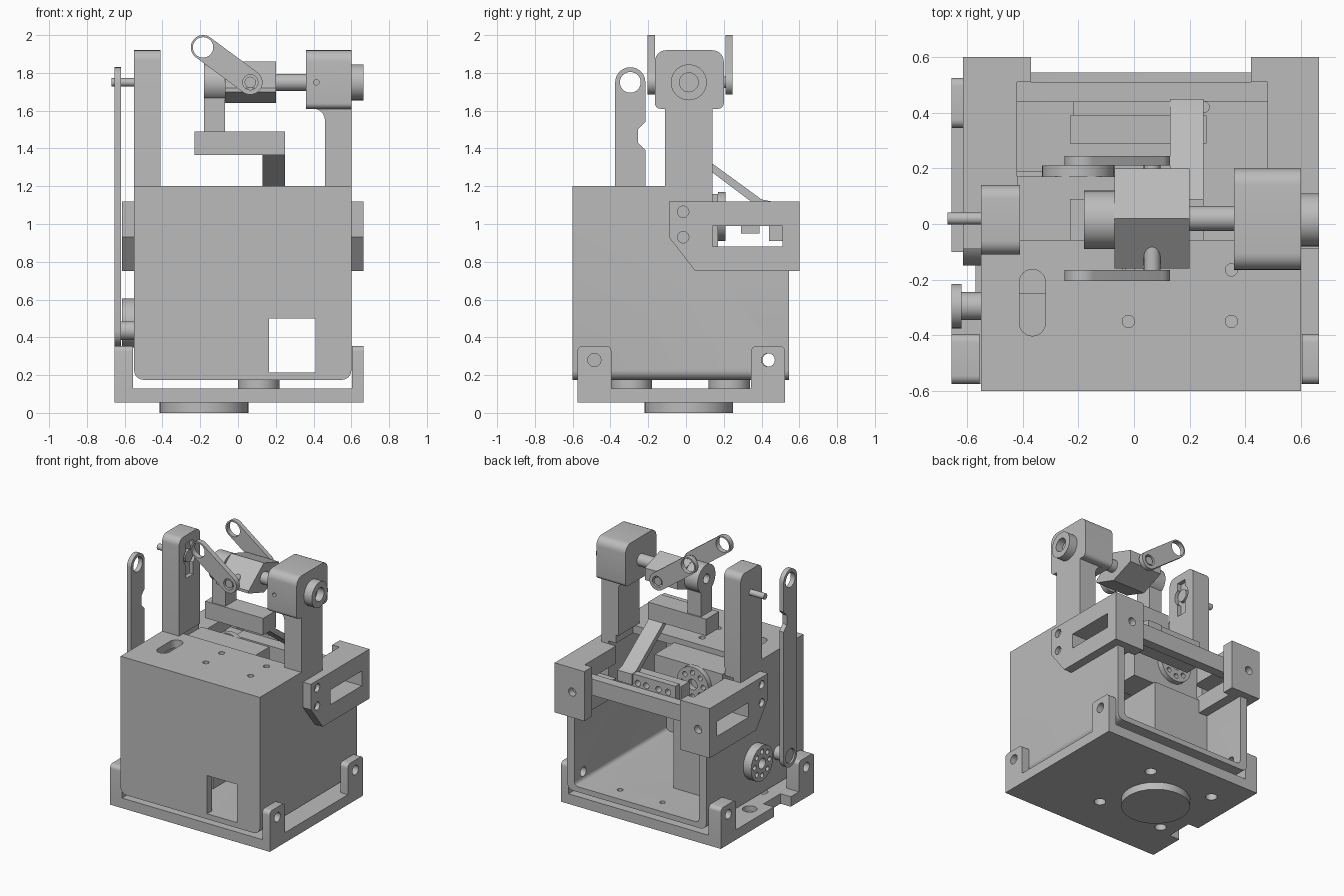
import bpy, bmesh, math
from mathutils import Vector

if "Cube" in bpy.data.objects:
    bpy.data.objects.remove(bpy.data.objects["Cube"])

grey = bpy.data.materials.new("light_grey")
grey.use_nodes = True
grey.diffuse_color = (0.5, 0.5, 0.5, 1)
grey.node_tree.nodes["Principled BSDF"].inputs["Base Color"].default_value = (0.5, 0.5, 0.5, 1)


def prism(name, pts, axis, a, b):
    """Extrude a 2D outline from a to b; pts are (y,z), (x,z) or (x,y) for axis x, y, z."""
    def place(p, d):
        return {"x": (d, p[0], p[1]), "y": (p[0], d, p[1]), "z": (p[0], p[1], d)}[axis]
    bm = bmesh.new()
    face = bm.faces.new([bm.verts.new(place(p, a)) for p in pts])
    out = bmesh.ops.extrude_face_region(bm, geom=[face])
    shift = Vector(place((0, 0), b - a))
    bmesh.ops.translate(bm, vec=shift, verts=[v for v in out["geom"] if isinstance(v, bmesh.types.BMVert)])
    bmesh.ops.recalc_face_normals(bm, faces=bm.faces)
    mesh = bpy.data.meshes.new(name)
    bm.to_mesh(mesh)
    bm.free()
    mesh.materials.append(grey)
    obj = bpy.data.objects.new(name, mesh)
    bpy.context.collection.objects.link(obj)
    return obj


def box(name, x0, x1, y0, y1, z0, z1):
    return prism(name, [(x0, y0), (x1, y0), (x1, y1), (x0, y1)], "z", z0, z1)


def arc(c, r, start, end, n=16):
    return [(c[0] + r * math.cos(start + (end - start) * i / n),
             c[1] + r * math.sin(start + (end - start) * i / n)) for i in range(n + 1)]


def cyl(name, axis, c, r, a, b):
    return prism(name, arc(c, r, 0, math.tau, 40)[:-1], axis, a, b)


def stadium(p, q, r):
    t = math.atan2(q[1] - p[1], q[0] - p[0])
    h = math.pi / 2
    return arc(q, r, t - h, t + h) + arc(p, r, t + h, t + 3 * h)


def rounded(u0, u1, v0, v1, r_low, r_high):
    """Rectangle with separate radii for its low and high corners."""
    pts, h = [], math.pi / 2
    corners = [(u0, v0, 1, 1, r_low), (u1, v0, -1, 1, r_low), (u1, v1, -1, -1, r_high), (u0, v1, 1, -1, r_high)]
    for i, (u, v, su, sv, r) in enumerate(corners):
        if r:
            pts += arc((u + su * r, v + sv * r), r, (i + 2) * h, (i + 3) * h, 6)
        else:
            pts.append((u, v))
    return pts


def combine(obj, others, operation="DIFFERENCE"):
    for other in others:
        mod = obj.modifiers.new("combine", "BOOLEAN")
        mod.operation, mod.solver, mod.object = operation, "EXACT", other
        bpy.context.view_layer.objects.active = obj
        bpy.ops.object.modifier_apply(modifier=mod.name)
        bpy.data.objects.remove(other)
    return obj


# Housing: open at the back, with a notched roof
housing = prism("housing", rounded(-.55, .60, .175, 1.20, .05, 0), "y", -.60, .545)
cuts = [prism("cavity", rounded(-.49, .54, .215, 1.14, .03, 0), "y", -.54, .7),
        box("roof_gap", -.42, .48, -.06, .7, 1.0, 1.3),
        box("rear_gap", -.7, .7, .14, .7, .80, 1.3),
        box("window", .165, .41, -.7, -.5, .215, .50),
        prism("roof_slot", stadium((-.365, -.355), (-.365, -.21), .047), "z", 1.1, 1.3)]
cuts += [cyl("roof_hole", "z", (x, y), .022, 1.1, 1.3) for x in (-.02, .35) for y in (-.35, -.165)]
cuts += [cyl("floor_hole", "z", (x, .42), .02, .15, .25) for x in (-.1, .25)]
cuts += [cyl("wall_hole", "x", (.44, .28), .035, -.7, .7)]
combine(housing, cuts)

# Base tray with four ears, spacers and a round foot
tray = box("base_tray", -.655, .665, -.575, .525, .055, .13)
cuts = [cyl("tray_hole", "z", (-.18 + sx * .27, .015 + sy * .27), .04, 0, .2) for sx in (-1, 1) for sy in (-1, 1)]
cuts.append(box("tray_notch", -.7, -.57, -.30, -.10, 0, .2))
cuts.append(cyl("tray_side_hole", "z", (-.54, .02), .05, .09, .2))
combine(tray, cuts)
for x0, x1 in ((-.655, -.555), (.603, .665)):
    for y0 in (-.575, .345):
        ear = prism("tray_ear", rounded(y0, y0 + .18, .13, .355, 0, .03), "x", x0, x1)
        combine(ear, [cyl("ear_hole", "x", (y0 + .09, .28), .035, -.8, .8)])
for y in (-.29, .23):
    cyl("spacer", "z", (.11, y), .11, .13, .175)
cyl("round_foot", "z", (-.18, .015), .235, 0, .055)

# Side brackets, wrapped around the back corners
outline = [(-.09, 1.12), (.60, 1.12), (.60, .75), (.05, .75), (-.09, .93)]
block = [(.14, 1.12), (.60, 1.12), (.60, .75), (.14, .75)]
for side, wall, outer, inner, wrap in ((-1, -.55, -.615, -.42, -.37), (1, .60, .665, .48, .42)):
    bracket = prism("side_bracket", outline, "x", wall, outer)
    combine(bracket, [prism("bracket_block", block, "x", inner, outer),
                      box("bracket_wrap", min(wrap, outer), max(wrap, outer), .51, .60, .75, 1.12)], "UNION")
    cuts = [box("bracket_slot", -.8, .8, .14, .51, .88, .99)]
    cuts += [cyl("bolt_hole", "x", (-.015, z), .03, outer - .03, outer + .03) for z in (.93, 1.065)]
    cuts.append(cyl("end_hole", "y", (side * .52, .94), .03, .55, .7))
    combine(bracket, cuts)
box("rear_crossbar", -.42, .48, .44, .51, .91, 1.03)

# Left tower with pivot pin
tower = prism("left_tower", rounded(-.11, .14, 1.20, 1.92, 0, .05), "x", -.55, -.41)
combine(tower, [cyl("horn_recess", "x", (.015, 1.75), .07, -.44, -.3),
                box("horn_slot", -.44, -.3, -.025, .055, 1.60, 1.86)])
cyl("tower_horn", "x", (.015, 1.75), .045, -.45, -.415)
cyl("pivot_pin", "x", (.02, 1.75), .022, -.67, -.55)

# Right tower: post, fillet, bearing head and shaft
box("right_post", .46, .60, -.11, .14, 1.20, 1.62)
fillet = [(.46, 1.61), (.46, 1.55)] + arc((.40, 1.55), .06, 0, math.pi / 2, 6)[1:]
prism("post_fillet", fillet, "y", -.11, .14)
head = prism("bearing_head", rounded(-.165, .20, 1.61, 1.92, .03, .06), "x", .36, .60)
combine(head, [cyl("set_screw_hole", "y", (.415, 1.75), .014, -.3, -.1)])
combine(cyl("bearing_collar", "x", (.015, 1.75), .095, .60, .665),
        [cyl("collar_hole", "x", (.015, 1.75), .05, .61, .7)])
cyl("wrist_shaft", "x", (.02, 1.75), .045, .15, .37)

# Wrist block, hub and twin links
wrist = [(-.16, 1.72), (.02, 1.86), (.20, 1.80), (.20, 1.71), (.02, 1.64), (-.16, 1.70)]
prism("wrist_block", wrist, "x", -.07, .20)
cyl("wrist_axle", "y", (.065, 1.75), .03, -.20, .24)
for y0, y1 in ((-.205, -.165), (.21, .245)):
    link = prism("link", stadium((.065, 1.75), (-.185, 1.935), .065), "y", y0, y1)
    combine(link, [cyl("link_eye", "y", (-.185, 1.935), .054, -.5, .5),
                   cyl("link_pivot", "y", (.065, 1.75), .04, -.5, .5)])

# Hanger eye, stem and foot below the wrist
eye = cyl("hanger_eye", "x", (.015, 1.75), .105, -.18, -.07)
combine(eye, [cyl("hanger_hole", "x", (.015, 1.75), .035, -.3, -.12)])
box("hanger_stem", -.18, -.07, -.05, .08, 1.40, 1.67)
box("hanger_foot", -.23, .25, -.06, .09, 1.365, 1.49)

# Diagonal strut down to the slider
strut = [(-.03, 1.40), (.03, 1.40), (.40, 1.13), (.45, 1.12), (.45, 1.04), (.39, 1.04), (.37, 1.10)]
prism("diagonal_strut", strut, "x", .13, .25)
slider = box("slider", -.23, .26, .29, .39, .95, 1.10)
plate = box("slider_plate", -.22, .14, .39, .44, 1.0, 1.12)
combine(plate, [cyl("plate_hole", "y", (x, 1.06), .022, .3, .5) for x in (-.16, -.08, .02, .09)])


# Motors with drilled horns
def horn(name, axis, c, r, a, b):
    disc = cyl(name, axis, c, r, a, b)
    holes = [cyl("horn_hole", axis, p, r * .14, a - .1, b + .1)
             for p in arc(c, r * .68, 0, math.tau, 8)[:-1]]
    combine(disc, holes + [cyl("horn_bore", axis, c, r * .3, a - .1, b + .1)])


box("upper_motor", -.42, .14, -.06, .17, .85, 1.16)
horn("upper_horn", "y", (-.20, 1.04), .13, .17, .21)
box("lower_motor", -.49, -.03, -.25, .19, .215, .85)
horn("side_horn", "x", (-.02, .475), .13, -.615, -.55)

# Long side arm with an eye at each end and a waist near the top
arm = prism("side_arm", stadium((-.295, .435), (-.295, 1.75), .08), "x", -.655, -.62)
waist = [(-.1, 1.58), (-.215, 1.54), (-.255, 1.50), (-.255, 1.43), (-.215, 1.39), (-.1, 1.35)]
combine(arm, [prism("arm_waist", waist, "x", -.8, -.5)] +
        [cyl("arm_eye", "x", (-.295, z), .055, -.8, -.5) for z in (.435, 1.75)])
cyl("arm_pin", "x", (-.295, .435), .05, -.645, -.55)

# Smooth the round parts, keep the edges sharp
for obj in bpy.context.scene.objects:
    obj.select_set(obj.type == "MESH")
bpy.context.view_layer.objects.active = housing
bpy.ops.object.shade_smooth_by_angle(angle=math.radians(30))
